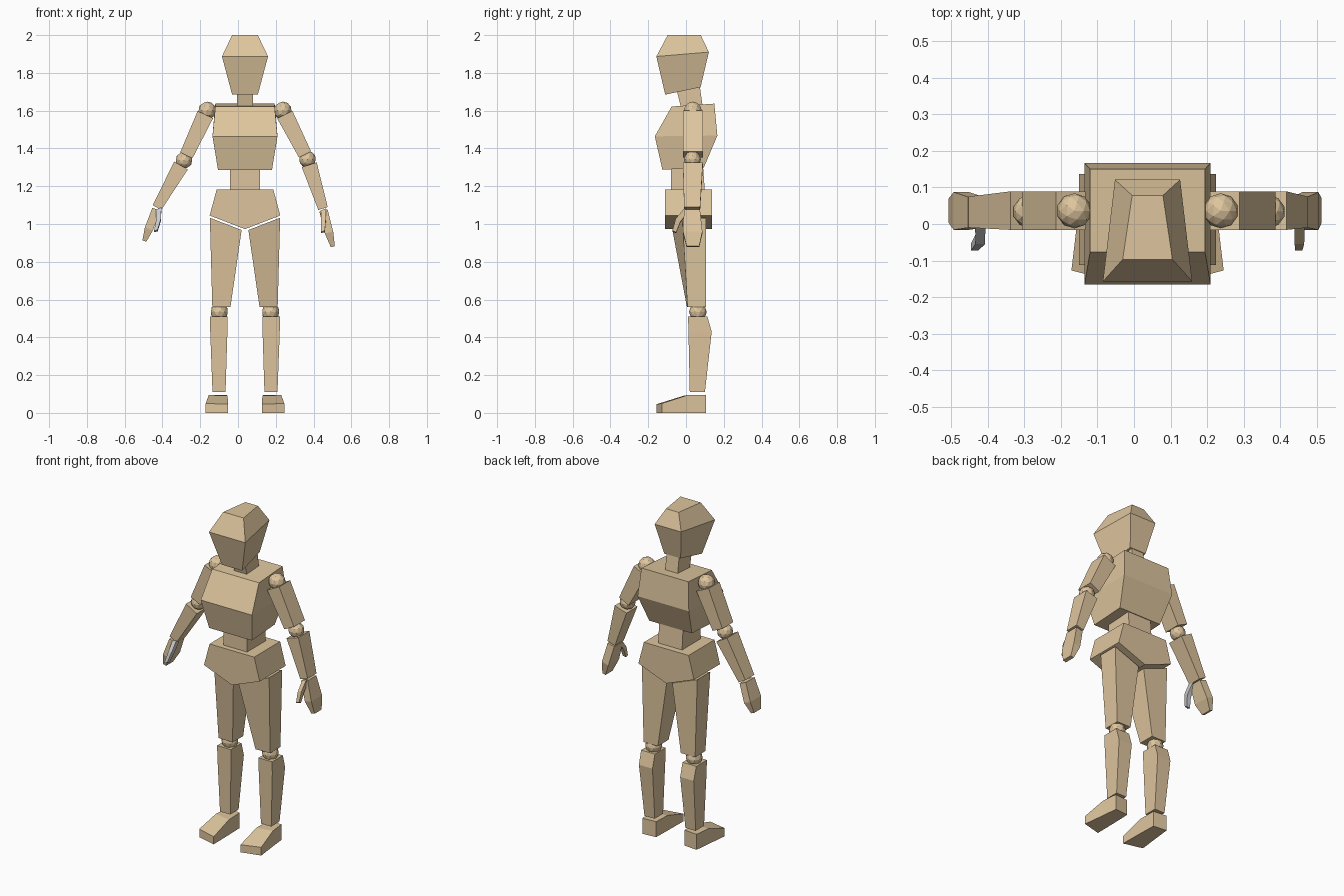
import bpy, bmesh
from mathutils import Vector

if "Cube" in bpy.data.objects:
    bpy.data.objects.remove(bpy.data.objects["Cube"])

CX = 0.037  # body centre line (the pose is slightly off centre)

wood = bpy.data.materials.new("wood")
wood.diffuse_color = (0.73, 0.56, 0.34, 1)
wood.use_nodes = True
wood.node_tree.nodes["Principled BSDF"].inputs["Base Color"].default_value = wood.diffuse_color


def finish(name, bm, mat=wood):
    bmesh.ops.recalc_face_normals(bm, faces=bm.faces)
    me = bpy.data.meshes.new(name)
    bm.to_mesh(me)
    bm.free()
    ob = bpy.data.objects.new(name, me)
    bpy.context.collection.objects.link(ob)
    if mat:
        me.materials.append(mat)
    return ob


def loft(name, rings, mat=wood):
    """Skin a stack of equal-length point rings and cap both ends."""
    bm = bmesh.new()
    rows = [[bm.verts.new(p) for p in r] for r in rings]
    n = len(rows[0])
    for a, b in zip(rows, rows[1:]):
        for i in range(n):
            j = (i + 1) % n
            bm.faces.new((a[i], a[j], b[j], b[i]))
    bm.faces.new(rows[0])
    bm.faces.new(rows[-1])
    return finish(name, bm, mat)


def block(name, levels):
    """Body block; each level: front (half width, y, z), back (half width, y, z)."""
    loft(name, [[(CX - a, ya, za), (CX + a, ya, za), (CX + b, yb, zb), (CX - b, yb, zb)]
                for (a, ya, za), (b, yb, zb) in levels])


def mirrored(name, s, rings):
    loft(name, [[(CX + s * x, y, z) for x, y, z in r] for r in rings])


def ball(name, loc, r):
    bm = bmesh.new()
    bmesh.ops.create_icosphere(bm, subdivisions=2, radius=r)
    bmesh.ops.translate(bm, verts=bm.verts, vec=loc)
    finish(name, bm)


def limb(name, axis, stations, mat=wood):
    """Tapered bar in the xz plane; stations: x, z, width, y front, y back."""
    d = Vector(axis).normalized()
    rings = []
    for x, z, w, yf, yb in stations:
        px, pz = -d.y * w / 2, d.x * w / 2
        rings.append([(x - px, yf, z - pz), (x + px, yf, z + pz),
                      (x + px, yb, z + pz), (x - px, yb, z - pz)])
    loft(name, rings, mat)


# Head, neck, torso
block("head", [((0.068, -0.11, 1.685), (0.055, 0.077, 1.724)),
               ((0.122, -0.157, 1.887), (0.089, 0.121, 1.91)),
               ((0.068, -0.097, 2.0), (0.042, 0.078, 2.0))])
block("neck", [((0.042, -0.025, 1.61), (0.042, 0.09, 1.61)),
               ((0.042, -0.047, 1.70), (0.042, 0.073, 1.73))])
block("chest", [((0.143, -0.125, 1.287), (0.143, 0.095, 1.30)),
                ((0.172, -0.165, 1.464), (0.172, 0.166, 1.468)),
                ((0.157, -0.076, 1.622), (0.157, 0.15, 1.637))])
block("waist", [((0.08, -0.08, 1.17), (0.08, 0.10, 1.17)),
                ((0.08, -0.08, 1.31), (0.08, 0.09, 1.31))])

# Pelvis: five-sided profile with a V underside
profile = [(0.15, 1.183), (0.187, 1.045), (0, 0.973), (-0.187, 1.045), (-0.15, 1.183)]
loft("pelvis", [[(CX + x, y, z) for x, z in profile] for y in (-0.112, 0.137)])

# Legs
for s, side in ((-1, "right"), (1, "left")):
    mirrored(side + "_thigh", s, [
        [(0.186, -0.02, 1.033), (0.018, -0.072, 0.968), (0.018, 0.105, 0.968), (0.186, 0.105, 1.033)],
        [(0.173, 0.008, 0.56), (0.077, 0.005, 0.56), (0.077, 0.107, 0.56), (0.173, 0.107, 0.56)]])
    ball(side + "_knee", (CX + s * 0.136, 0.063, 0.535), 0.047)
    mirrored(side + "_shin", s, [
        [(0.185, 0.011, 0.51), (0.093, 0.011, 0.51), (0.093, 0.113, 0.51), (0.185, 0.113, 0.51)],
        [(0.184, 0.013, 0.43), (0.093, 0.013, 0.43), (0.093, 0.136, 0.43), (0.184, 0.136, 0.43)],
        [(0.172, 0.02, 0.11), (0.103, 0.02, 0.11), (0.103, 0.1, 0.11), (0.172, 0.1, 0.11)]])
    mirrored(side + "_foot", s, [
        [(0.208, -0.127, 0), (0.09, -0.157, 0), (0.09, -0.157, 0.046), (0.208, -0.127, 0.05)],
        [(0.192, 0.008, 0), (0.092, -0.008, 0), (0.092, -0.008, 0.092), (0.192, 0.008, 0.094)],
        [(0.182, 0.106, 0), (0.095, 0.098, 0), (0.095, 0.098, 0.094), (0.182, 0.106, 0.094)]])

# Arms: elbow, wrist, knuckles, fingertip as (x, z), then thumb path and material
arms = (("right", -1, (-0.286, 1.337), (-0.429, 1.087), (-0.452, 0.975 + 0.015), (-0.496, 0.91),
         (-0.42, -0.435), None),
        ("left", 1, (0.368, 1.342), (0.45, 1.082), (0.482, 0.955), (0.502, 0.88),
         (0.452, 0.45), wood))
for side, s, elbow, wrist, knuckle, tip, thumb, thumb_mat in arms:
    shoulder = Vector((CX + s * 0.2, 1.60))
    e, w, k, t = map(Vector, (elbow, wrist, knuckle, tip))
    if side == "right":
        k = w.lerp(t, 0.64)
    ball(side + "_shoulder", (shoulder.x, 0.036, shoulder.y), 0.048)
    ball(side + "_elbow", (e.x, 0.034, e.y), 0.045)
    a, b = shoulder.lerp(e, 0.08), shoulder.lerp(e, 0.9)
    limb(side + "_upper_arm", e - shoulder, [(*a, 0.09, -0.016, 0.089), (*b, 0.072, -0.016, 0.089)])
    a = e.lerp(w, 0.11)
    limb(side + "_forearm", w - e, [(*a, 0.083, -0.016, 0.089), (*w, 0.052, -0.01, 0.075)])
    a = w.lerp(t, 0.05)
    limb(side + "_hand", t - w, [(*a, 0.045, -0.01, 0.074), (*k, 0.045, -0.016, 0.087),
                                 (*t, 0.022, 0.003, 0.07)])
    # Thumb: bent bar on the front of the hand
    zt = w.y - 0.005
    x0, x1 = thumb
    path = [(x0, 0.004, zt), (x0, -0.042, zt - 0.055), (x1, -0.062, zt - 0.115)]
    loft(side + "_thumb", [[(x - r, y - r, z - 0.4 * r), (x + r, y - r, z + 0.4 * r),
                            (x + r, y + r, z - 0.6 * r), (x - r, y + r, z - r)]
                           for (x, y, z), r in zip(path, (0.014, 0.013, 0.01))], thumb_mat)
